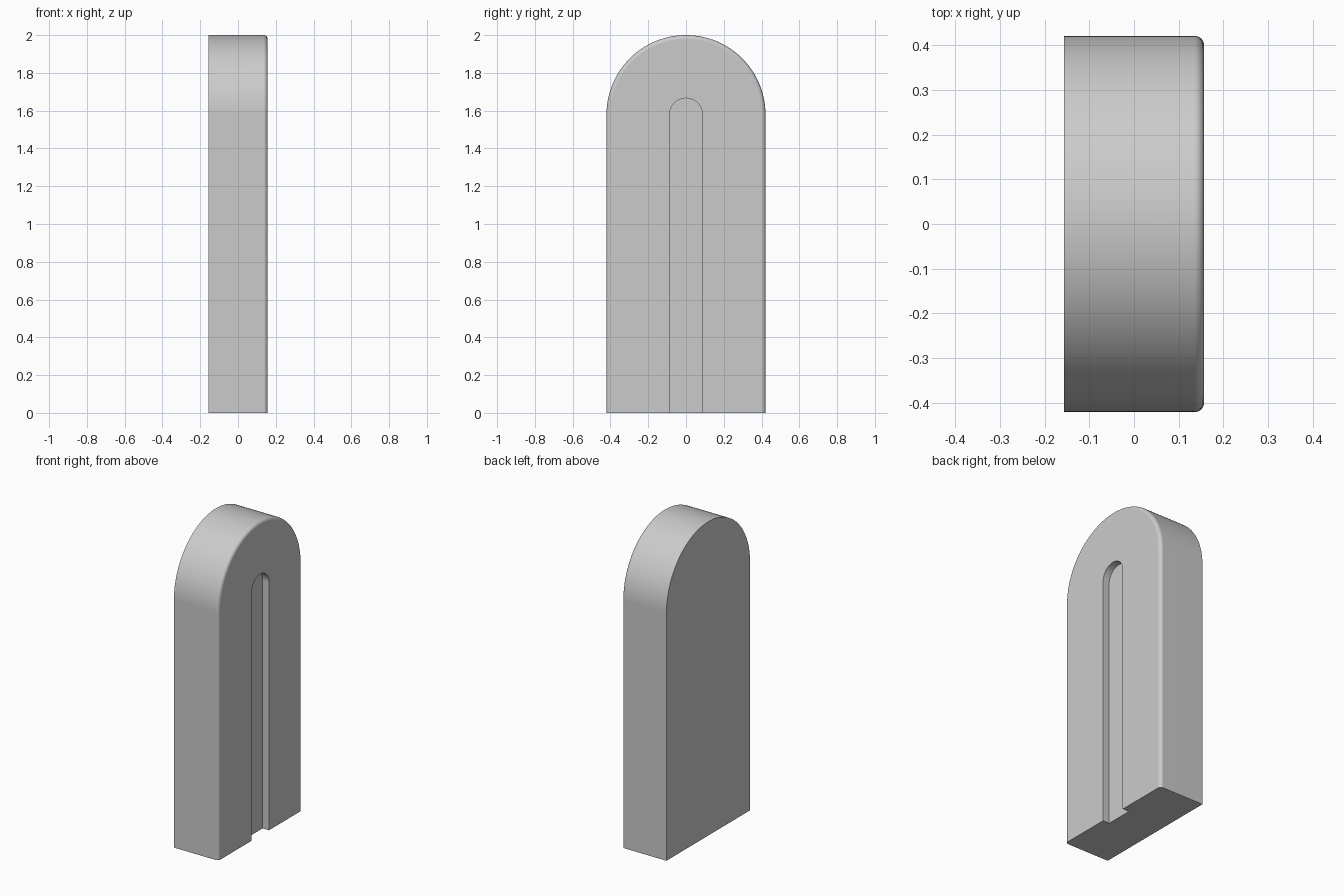
import bpy
import bmesh
from math import cos, sin, pi, radians

cube = bpy.data.objects.get("Cube")
if cube:
    bpy.data.objects.remove(cube, do_unlink=True)

HALF_DEPTH = 0.157
RADIUS = 0.421
SPRING = 2 - RADIUS      # height where the arch starts
SLOT_RADIUS = 0.087
SLOT_DEPTH = 0.045
ROUNDING = 0.022

grey = bpy.data.materials.new("plain_grey")
grey.use_nodes = True
grey.diffuse_color = (0.6, 0.6, 0.6, 1)
grey.node_tree.nodes["Principled BSDF"].inputs["Base Color"].default_value = (0.6, 0.6, 0.6, 1)


def arch(name, radius, bottom, spring, x0, x1, steps, rounding=0):
    """Round-topped slab, extruded along x, with an optional rounded +x rim."""
    outline = [(-radius, bottom)]
    outline += [(-radius * cos(pi * i / steps), spring + radius * sin(pi * i / steps))
                for i in range(steps + 1)]
    outline.append((radius, bottom))
    bm = bmesh.new()
    back = bm.faces.new([bm.verts.new((x0, y, z)) for y, z in outline])
    new = bmesh.ops.extrude_face_region(bm, geom=[back], use_keep_orig=True)["geom"]
    for v in new:
        if isinstance(v, bmesh.types.BMVert):
            v.co.x = x1
    bmesh.ops.recalc_face_normals(bm, faces=bm.faces)
    if rounding:
        rim = [e for e in bm.edges
               if all(abs(v.co.x - x1) < 1e-5 for v in e.verts)
               and max(v.co.z for v in e.verts) > bottom + 1e-5]
        bmesh.ops.bevel(bm, geom=rim, offset=rounding, offset_type='OFFSET',
                        segments=6, profile=0.5, affect='EDGES')
    mesh = bpy.data.meshes.new(name)
    bm.to_mesh(mesh)
    bm.free()
    mesh.materials.append(grey)
    obj = bpy.data.objects.new(name, mesh)
    bpy.context.collection.objects.link(obj)
    return obj


# Slab with rounded rim on the slotted side
body = arch("arched_body", RADIUS, 0, SPRING, -HALF_DEPTH, HALF_DEPTH, 64, ROUNDING)

# Shallow round-topped slot, open at the bottom
cutter = arch("slot_cutter", SLOT_RADIUS, -0.1, SPRING, HALF_DEPTH - SLOT_DEPTH,
              HALF_DEPTH + 0.1, 32)
cutter.hide_render = True

bpy.ops.object.select_all(action='DESELECT')
body.select_set(True)
bpy.context.view_layer.objects.active = body
cut = body.modifiers.new("slot", 'BOOLEAN')
cut.operation = 'DIFFERENCE'
cut.solver = 'EXACT'
cut.object = cutter
bpy.ops.object.modifier_apply(modifier=cut.name)
bpy.data.objects.remove(cutter, do_unlink=True)

# Smooth curves, crisp corners
bpy.ops.object.shade_smooth_by_angle(angle=radians(30))
normals = body.modifiers.new("flat_sides", 'WEIGHTED_NORMAL')
normals.keep_sharp = True
